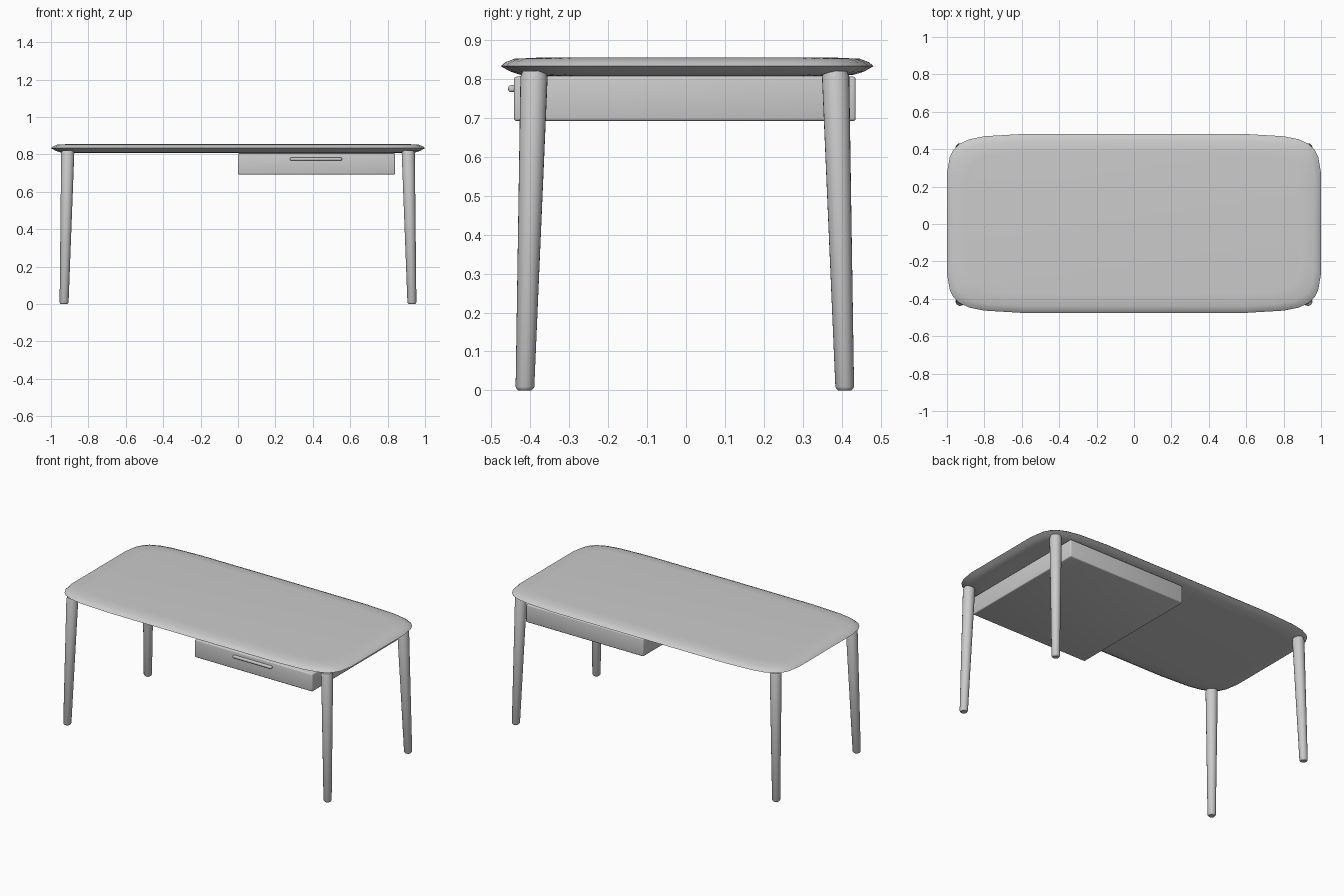
import bpy, bmesh
from math import sin, cos, tau, radians
from mathutils import Vector

cube = bpy.data.objects.get("Cube")
if cube:
    bpy.data.objects.remove(cube, do_unlink=True)

grey = bpy.data.materials.new("light grey")
grey.use_nodes = True
grey.diffuse_color = (0.6, 0.6, 0.6, 1)
grey.node_tree.nodes["Principled BSDF"].inputs["Base Color"].default_value = (0.6, 0.6, 0.6, 1)


def finish(name, bm, angle=40):
    """Turn a bmesh into a named, shaded object."""
    bmesh.ops.recalc_face_normals(bm, faces=bm.faces)
    mesh = bpy.data.meshes.new(name)
    bm.to_mesh(mesh)
    bm.free()
    mesh.materials.append(grey)
    obj = bpy.data.objects.new(name, mesh)
    bpy.context.collection.objects.link(obj)
    bpy.ops.object.select_all(action="DESELECT")
    obj.select_set(True)
    bpy.context.view_layer.objects.active = obj
    bpy.ops.object.shade_smooth_by_angle(angle=radians(angle))
    return obj


def loft(name, rings, angle=40):
    """Skin a stack of closed rings and cap both ends."""
    bm = bmesh.new()
    loops = [[bm.verts.new(p) for p in ring] for ring in rings]
    n = len(loops[0])
    for a, b in zip(loops, loops[1:]):
        for i in range(n):
            j = (i + 1) % n
            bm.faces.new((a[i], a[j], b[j], b[i]))
    bm.faces.new(loops[0])
    bm.faces.new(loops[-1])
    return finish(name, bm, angle)


def box(name, low, high, bevel):
    """Box between two corners with rounded edges."""
    bm = bmesh.new()
    bmesh.ops.create_cube(bm, size=1)
    low, high = Vector(low), Vector(high)
    bmesh.ops.scale(bm, vec=high - low, verts=bm.verts)
    bmesh.ops.translate(bm, vec=(low + high) / 2, verts=bm.verts)
    bmesh.ops.bevel(bm, geom=bm.edges[:], offset=bevel, segments=3, profile=0.5, affect="EDGES")
    return finish(name, bm)


# Tabletop: softly bowed rounded rectangle with a knife-like rim
quarter = [(1, 0), (1, 0.27), (0.985, 0.355), (0.965, 0.395), (0.935, 0.425),
           (0.88, 0.45), (0.8, 0.466), (0.6, 0.478), (0, 0.479)]
half = quarter + [(-x, y) for x, y in quarter[-2::-1]]
outline = half + [(x, -y) for x, y in half[-2:0:-1]]
rim = [(0.1, 0.808), (0.05, 0.811), (0.025, 0.819), (0, 0.833),
       (0.012, 0.843), (0.035, 0.852), (0.1, 0.855)]
loft("tabletop", [[(x * (1 - d), y * (1 - d / 0.479) + 0.003, z) for x, y in outline]
                  for d, z in rim], 60)

# Legs: tapered round posts splayed outward
profile = [(0, 0.017), (0.004, 0.021), (0.009, 0.024), (0.805, 0.035), (0.82, 0.03)]
for sx, side in ((1, "left"), (-1, "right")):
    for sy, end in ((-1, "front"), (1, "back")):
        rings = []
        for z, r in profile:
            t = z / 0.82
            cx = sx * (0.93 - 0.02 * t)
            cy = sy * (0.411 - 0.024 * t) - 0.003
            rings.append([(cx + r * cos(tau * i / 24), cy + r * sin(tau * i / 24), z)
                          for i in range(24)])
        loft(f"{end}_{side}_leg", rings)

# Drawer under the left half, with its bar handle
box("drawer", (0, -0.442, 0.692), (0.84, 0.436, 0.806), 0.007)
box("drawer_handle", (0.278, -0.457, 0.766), (0.556, -0.438, 0.784), 0.007)
